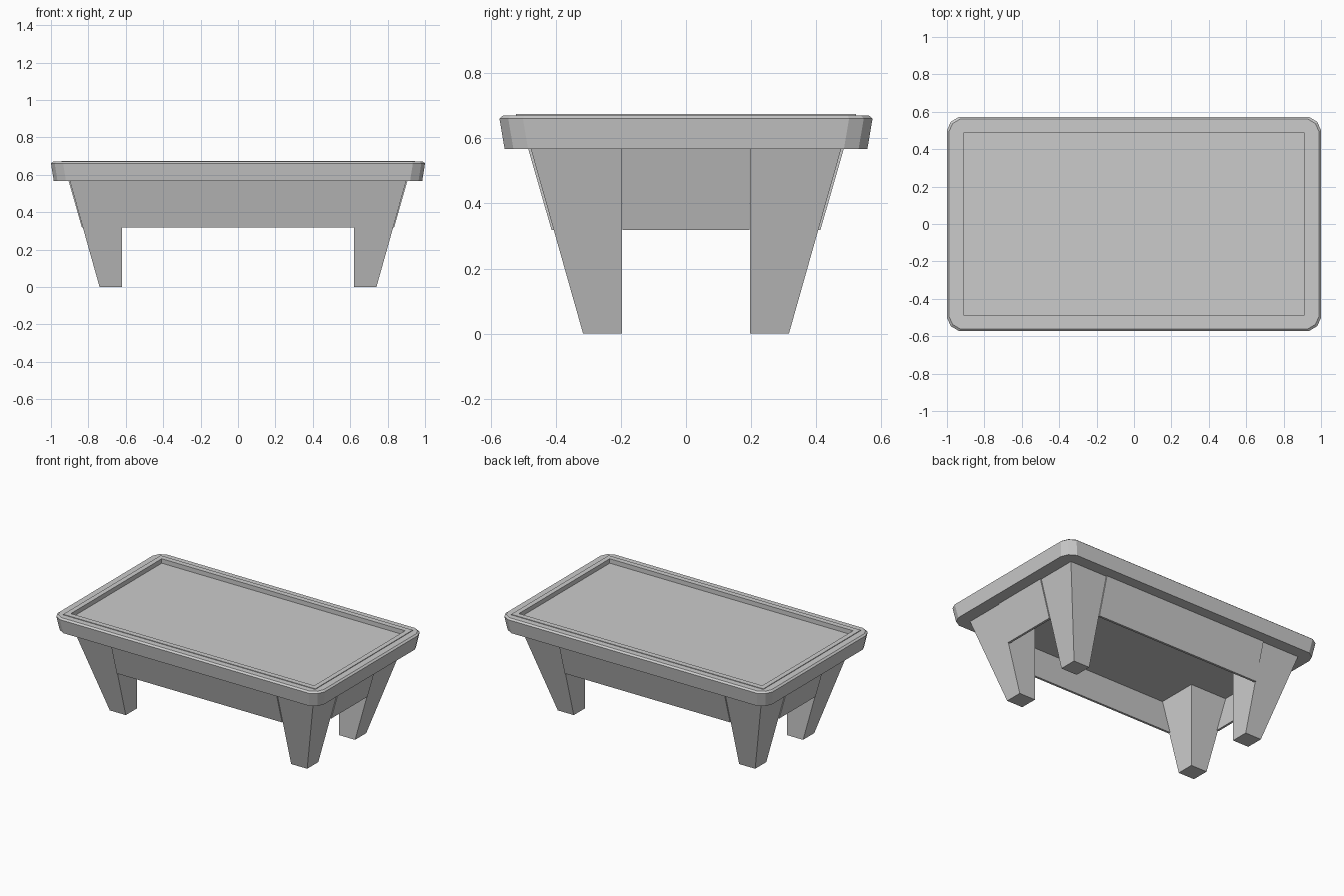
import bpy, bmesh

if "Cube" in bpy.data.objects:
    bpy.data.objects.remove(bpy.data.objects["Cube"])


def make(name, verts, faces):
    bm = bmesh.new()
    vs = [bm.verts.new(v) for v in verts]
    for f in faces:
        bm.faces.new([vs[i] for i in f])
    bmesh.ops.remove_doubles(bm, verts=bm.verts, dist=1e-4)
    bmesh.ops.recalc_face_normals(bm, faces=bm.faces)
    me = bpy.data.meshes.new(name)
    bm.to_mesh(me)
    bm.free()
    ob = bpy.data.objects.new(name, me)
    bpy.context.collection.objects.link(ob)
    return ob


def ring(hx, hy, z, r):
    # rectangle outline with two-facet corners, scaled by r
    q = [(hx, hy - .072 * r), (hx - .02 * r, hy - .027 * r), (hx - .065 * r, hy)]
    pts = q + [(-x, y) for x, y in reversed(q)]
    pts += [(-x, -y) for x, y in pts]
    return [(x, y, z) for x, y in pts]


def lofted(name, rings):
    n = len(rings[0])
    faces = [(k * n + i, k * n + (i + 1) % n, (k + 1) * n + (i + 1) % n, (k + 1) * n + i)
             for k in range(len(rings) - 1) for i in range(n)]
    faces += [tuple(range(n)), tuple(range((len(rings) - 1) * n, len(rings) * n))]
    return make(name, [v for r in rings for v in r], faces)


def rect(x0, x1, y0, y1, z):
    return [(x0, y0, z), (x1, y0, z), (x1, y1, z), (x0, y1, z)]


# Rim: flared outer wall with small top chamfer
TOP, BED = .671, .645
lofted("table_rim", [ring(.985, .557, .567, 1), ring(1, .573, .661, 1),
                     ring(.988, .561, TOP, .9)]).data
rim = bpy.data.objects["table_rim"]

# Recess the playing bed into the rim's top face, with slightly raised cushions
bm = bmesh.new()
bm.from_mesh(rim.data)
top = max(bm.faces, key=lambda f: f.calc_center_median().z)
bmesh.ops.delete(bm, geom=[top], context='FACES_ONLY')
outer = [e for e in bm.edges if e.is_boundary]
loop = [bm.verts.new(v) for v in rect(-.945, .945, -.522, .522, TOP)]
inner = [bm.edges.new((loop[i], loop[(i + 1) % 4])) for i in range(4)]
bmesh.ops.bridge_loops(bm, edges=outer + inner)
for x, y, z in ((.945, .522, .675), (.912, .486, .675), (.912, .486, BED)):
    nxt = [bm.verts.new(v) for v in rect(-x, x, -y, y, z)]
    for i in range(4):
        j = (i + 1) % 4
        bm.faces.new((loop[i], loop[j], nxt[j], nxt[i]))
    loop = nxt
bm.faces.new(loop)
bmesh.ops.recalc_face_normals(bm, faces=bm.faces)
bm.to_mesh(rim.data)
bm.free()

# Tapered corner legs, vertical on the inside
for sx, nx in ((-1, "left"), (1, "right")):
    for sy, ny in ((-1, "front"), (1, "back")):
        lofted(f"{ny}_{nx}_leg",
               [rect(sx * .62, sx * .74, sy * .197, sy * .316, 0),
                rect(sx * .62, sx * .90, sy * .197, sy * .477, .569)])

# Sloped thin aprons between the legs
T = .015
for s, a, b in ((-1, "front", "left"), (1, "back", "right")):
    lofted(f"{a}_apron",
           [rect(-.62, .62, s * (.413 - T), s * .413, .319),
            rect(-.62, .62, s * (.485 - T), s * .485, .569)])
    lofted(f"{b}_apron",
           [rect(s * (.835 - T), s * .835, -.195, .195, .319),
            rect(s * (.906 - T), s * .906, -.195, .195, .569)])
